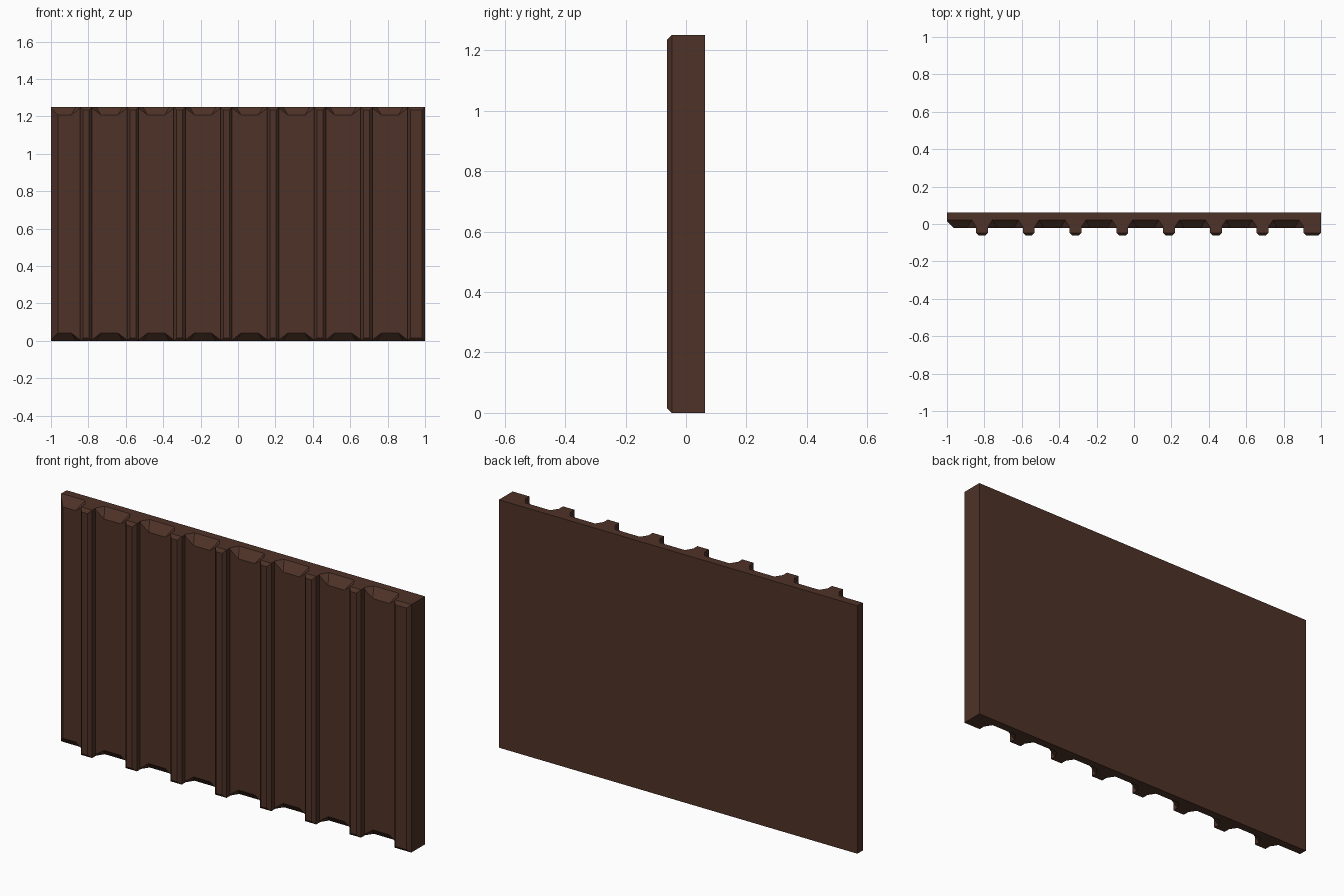
import bpy, bmesh

if "Cube" in bpy.data.objects:
    bpy.data.objects.remove(bpy.data.objects["Cube"])

H, BACK = 1.25, 0.0625        # height, back plane
SLAT, RIB, C = -0.0208, -0.0625, 1 / 64   # slat face, rib face, rib chamfer
DEEP, EDGE = 0.0417, 0.006    # scoop depth at slat middle / beside rib

# Stations along x: (x on the face, x on the end cap, face y, end cut depth)
stations = [(-1, -1, SLAT + 0.037, DEEP - 0.037), (-0.963, -0.963, SLAT, DEEP)]


def add_rib(x0, x1):
    stations.append((x0, x0, RIB + C, 0))
    stations.append((x0 + C, x0 + C, RIB, C))
    stations.append((x1 - C, x1 - C, RIB, C))
    stations.append((x1, x1, RIB + C, 0))


for i in range(8):
    rib = -0.8125 + 0.25 * i
    mid = rib - 0.125
    x0 = rib - 0.0317
    if i:  # left half of the scooped slat
        stations.append((mid - 0.0933, mid - 0.0933, SLAT, EDGE))
        stations.append((mid - 0.046, mid - 0.07, SLAT, DEEP))
    stations.append((mid + 0.046, mid + 0.07, SLAT, DEEP))
    stations.append((x0, x0, SLAT, EDGE))
    add_rib(x0, 1.0 if i == 7 else rib + 0.0317)

# Loft the stations into one closed panel
bm = bmesh.new()
rings = []
for xf, xb, y, d in stations:
    pts = [(xf, y, d), (xb, y + d, 0), (xb, BACK, 0),
           (xb, BACK, H), (xb, y + d, H), (xf, y, H - d)]
    rings.append([bm.verts.new(p) for p in pts])
for a, b in zip(rings, rings[1:]):
    for k in range(6):
        n = (k + 1) % 6
        bm.faces.new((a[k], a[n], b[n], b[k]))
bm.faces.new(rings[0])
bm.faces.new(rings[-1][::-1])
bmesh.ops.remove_doubles(bm, verts=bm.verts, dist=1e-5)
bmesh.ops.dissolve_degenerate(bm, edges=bm.edges, dist=1e-5)
bmesh.ops.recalc_face_normals(bm, faces=bm.faces)

mesh = bpy.data.meshes.new("ribbed_wall_panel")
bm.to_mesh(mesh)
bm.free()
mat = bpy.data.materials.new("dark brown wood")
mat.diffuse_color = (0.076, 0.032, 0.021, 1)
mat.use_nodes = True
mat.node_tree.nodes["Principled BSDF"].inputs["Base Color"].default_value = mat.diffuse_color
mesh.materials.append(mat)
bpy.context.collection.objects.link(bpy.data.objects.new("ribbed_wall_panel", mesh))
